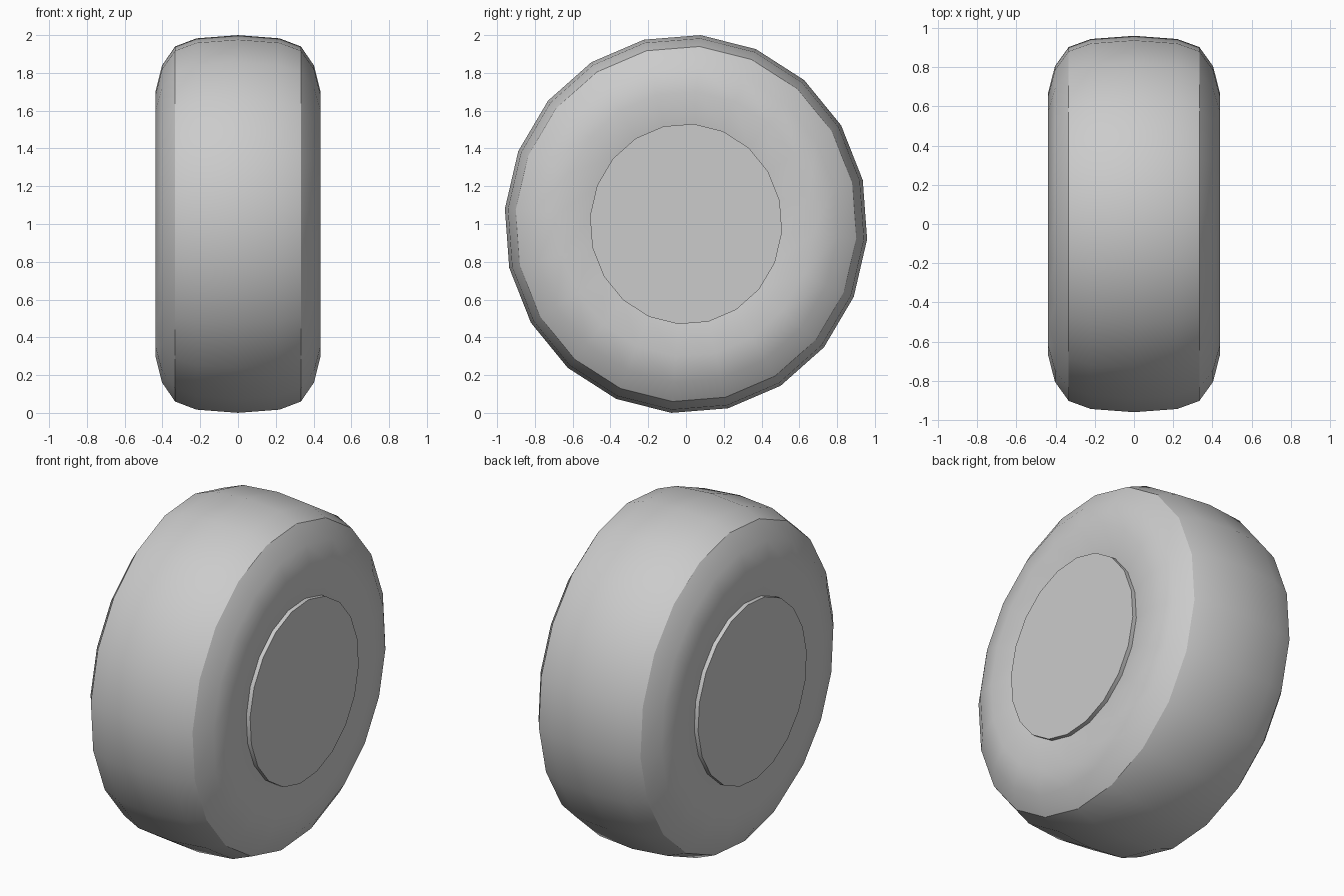
import bpy, bmesh, math

if "Cube" in bpy.data.objects:
    bpy.data.objects.remove(bpy.data.objects["Cube"])

SIDES = 20
TWIST = math.radians(4.6)
RZ, RY = 1.003, 0.962   # the wheel is very slightly oval


def lathe(name, profile, cap=False):
    """Spin an (x, radius) profile around the x axis into a faceted oval body."""
    bm = bmesh.new()
    rings = []
    for x, r in profile:
        ring = []
        for i in range(SIDES):
            a = TWIST + 2 * math.pi * i / SIDES
            ring.append(bm.verts.new((x, RY * r * math.sin(a), 1 + RZ * r * math.cos(a))))
        rings.append(ring)
    for lo, hi in zip(rings, rings[1:]):
        for i in range(SIDES):
            j = (i + 1) % SIDES
            bm.faces.new((lo[i], lo[j], hi[j], hi[i]))
    if cap:
        bm.faces.new(rings[0])
        bm.faces.new(rings[-1])
    bmesh.ops.recalc_face_normals(bm, faces=bm.faces)
    mesh = bpy.data.meshes.new(name)
    bm.to_mesh(mesh)
    bm.free()
    obj = bpy.data.objects.new(name, mesh)
    bpy.context.collection.objects.link(obj)
    bpy.ops.object.select_all(action='DESELECT')
    obj.select_set(True)
    bpy.context.view_layer.objects.active = obj
    bpy.ops.object.shade_smooth_by_angle(angle=math.radians(30))
    return obj


# Tire and raised hubs in one body: half profile from tread centre to hub, then mirrored
half = [(0.22, 0.983), (0.333, 0.94), (0.403, 0.838), (0.437, 0.70),
        (0.41, 0.53), (0.435, 0.53)]
profile = [(-x, r) for x, r in reversed(half)] + [(0, 1.0)] + half
lathe("wheel", profile, cap=True)
